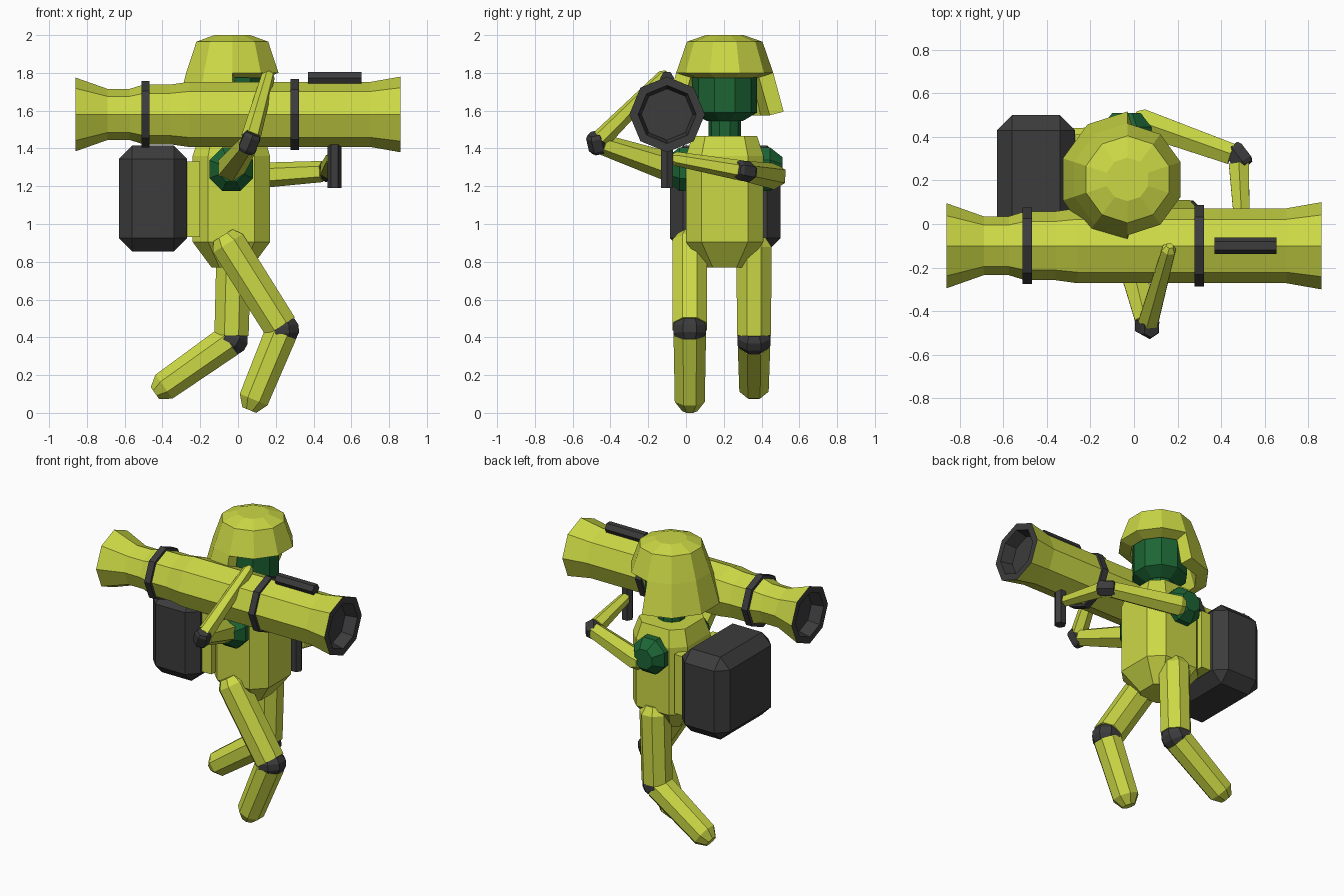
import bpy, bmesh, math
from mathutils import Vector

if "Cube" in bpy.data.objects:
    bpy.data.objects.remove(bpy.data.objects["Cube"])


def material(name, rgb):
    m = bpy.data.materials.new(name)
    m.diffuse_color = (*rgb, 1)
    m.use_nodes = True
    m.node_tree.nodes["Principled BSDF"].inputs["Base Color"].default_value = m.diffuse_color
    return m


OLIVE = material("olive", (0.6, 0.69, 0.06))
GREEN = material("green", (0.012, 0.13, 0.035))
DARK = material("dark", (0.045, 0.045, 0.047))


def finish(name, bm, mat):
    bmesh.ops.recalc_face_normals(bm, faces=bm.faces)
    mesh = bpy.data.meshes.new(name)
    bm.to_mesh(mesh)
    bm.free()
    mesh.materials.append(mat)
    ob = bpy.data.objects.new(name, mesh)
    bpy.context.collection.objects.link(ob)
    return ob


def polygon(n, phase=0.0):
    return [(math.cos(phase + i * math.tau / n), math.sin(phase + i * math.tau / n)) for i in range(n)]


def loft(name, origin, direction, profile, mat, section=polygon(8), caps=(True, True)):
    """Sweep a unit section along a direction; profile is (distance, radius)."""
    q = Vector(direction).to_track_quat('Z', 'Y')
    bm = bmesh.new()
    rings = [[bm.verts.new(Vector(origin) + q @ Vector((x * r, y * r, d))) for x, y in section]
             for d, r in profile]
    n = len(section)
    for a, b in zip(rings, rings[1:]):
        for i in range(n):
            j = (i + 1) % n
            bm.faces.new((a[i], a[j], b[j], b[i]))
    for ring, cap in zip((rings[0], rings[-1]), caps):
        if cap:
            bm.faces.new(ring)
    return finish(name, bm, mat)


def box(name, lo, hi, mat, bevel=0.0):
    lo, hi = Vector(lo), Vector(hi)
    bm = bmesh.new()
    bmesh.ops.create_cube(bm, size=1)
    for v in bm.verts:
        v.co = (lo + hi) / 2 + Vector(a * b for a, b in zip(v.co, hi - lo))
    if bevel:
        bmesh.ops.bevel(bm, geom=bm.edges[:], offset=bevel, segments=1, affect='EDGES')
    return finish(name, bm, mat)


def limb(name, points, radii, gap, sides=8):
    """Two tapered segments with a dark joint between them."""
    a, b, c = map(Vector, points)
    r0, r1, r2 = radii
    u, w = (b - a), (c - b)
    lu, lw = u.length, w.length
    sec = polygon(sides, math.pi / sides)
    loft(name + "_upper", a, u, [(0, r0 * .65), (r0 * .5, r0), (lu - gap, r1)], OLIVE, sec)
    loft(name + "_lower", b, w, [(gap, r1 * .95), (lw - r2 * .7, r2), (lw, r2 * .5)], OLIVE, sec)
    mid = (u.normalized() + w.normalized()).normalized()
    loft(name + "_joint", b - mid * (gap + r1 * .35), mid,
         [(0, r1 * .75), (r1 * .35, r1 * .96), (r1 * .35 + gap * 2, r1 * .96),
          (r1 * .7 + gap * 2, r1 * .75)], DARK, sec)


UP, FWD = (0, 0, 1), (1, 0, 0)
CX, CY = -0.035, 0.205

# torso: chamfered square section
k = 0.6
chamfered = [(1, -k), (1, k), (k, 1), (-k, 1), (-1, k), (-1, -k), (-k, -1), (k, -1)]
loft("torso", (CX, CY, 0), UP, [(.77, .105), (.905, .205), (1.36, .205), (1.465, .172)], OLIVE, chamfered)

# backpack and its mount
box("backpack", (-.63, -.085, .855), (-.27, .5, 1.415), DARK, .07)
box("backpack_mount", (-.3, 0, .93), (-.2, .41, 1.33), OLIVE)

# head and neck
ten = polygon(10, math.pi / 2)
loft("neck", (CX, CY, 0), UP, [(1.44, .087), (1.58, .087)], GREEN, ten)
loft("head", (CX, CY, 0), UP, [(1.545, .095), (1.59, .172), (1.86, .172)], GREEN, ten)

# helmet: full dome, skirt on the rear half only
bm = bmesh.new()
rings = [[bm.verts.new((CX + 0.005 + r * x, CY + r * y, z)) for x, y in ten]
         for z, r in ((2.0, .1), (1.965, .2), (1.8, .257), (1.595, .312))]
bm.faces.new(rings[0])
for level, (a, b) in enumerate(zip(rings, rings[1:])):
    for i in range(10):
        if level < 2 or i < 5:
            j = (i + 1) % 10
            bm.faces.new((a[i], a[j], b[j], b[i]))
bmesh.ops.delete(bm, geom=[v for v in bm.verts if not v.link_faces], context='VERTS')
helmet = finish("helmet", bm, OLIVE)
thick = helmet.modifiers.new("thickness", 'SOLIDIFY')
thick.thickness, thick.offset = .08, -1

# shoulders
for side, label in ((-1, "right"), (1, "left")):
    loft(label + "_shoulder", (CX, CY + side * .14, 1.29), (0, side, 0),
         [(0, .125), (.1, .125), (.165, .07)], GREEN, polygon(8, math.pi / 8))

# arms and legs
limb("right_arm", [(-.05, -.02, 1.28), (.06, -.47, 1.43), (.165, -.1, 1.8)], (.08, .055, .036), .035, 6)
limb("left_arm", [(0, .48, 1.25), (.48, .31, 1.28), (.5, -.08, 1.35)], (.07, .056, .038), .035, 6)
limb("right_leg", [(-.08, .02, .94), (.235, .02, .44), (.06, .02, .015)], (.1, .098, .086), .02)
limb("left_leg", [(-.02, .36, .93), (-.035, .36, .39), (-.44, .36, .105)], (.1, .098, .084), .02)

# launcher tube with flared ends
AY, AZ = -.1, 1.58
loft("launcher_tube", (0, AY, AZ), FWD,
     [(-.86, .195), (-.69, .135), (-.575, .135), (-.5, .158), (-.36, .158), (-.26, .172),
      (.7, .172), (.86, .2)], OLIVE, caps=(False, False))
for label, x, s, r in (("front", .86, -1, .2), ("rear", -.86, 1, .195)):
    loft(label + "_bore", (x, AY, AZ), (s, 0, 0),
         [(0, r), (0, r * .77), (.08, r * .68)], DARK, caps=(False, True))
for label, x, r in (("rear", -.49, .176), ("front", .3, .188)):
    loft(label + "_band", (x - .022, AY, AZ), FWD, [(0, r), (.044, r)], DARK)

# sight and grip
loft("sight", (.37, AY, 1.772), FWD, [(0, .037), (.285, .037)], DARK, polygon(6))
loft("grip", (.51, AY, 1.19), UP, [(0, .037), (.24, .037)], DARK, polygon(6))
